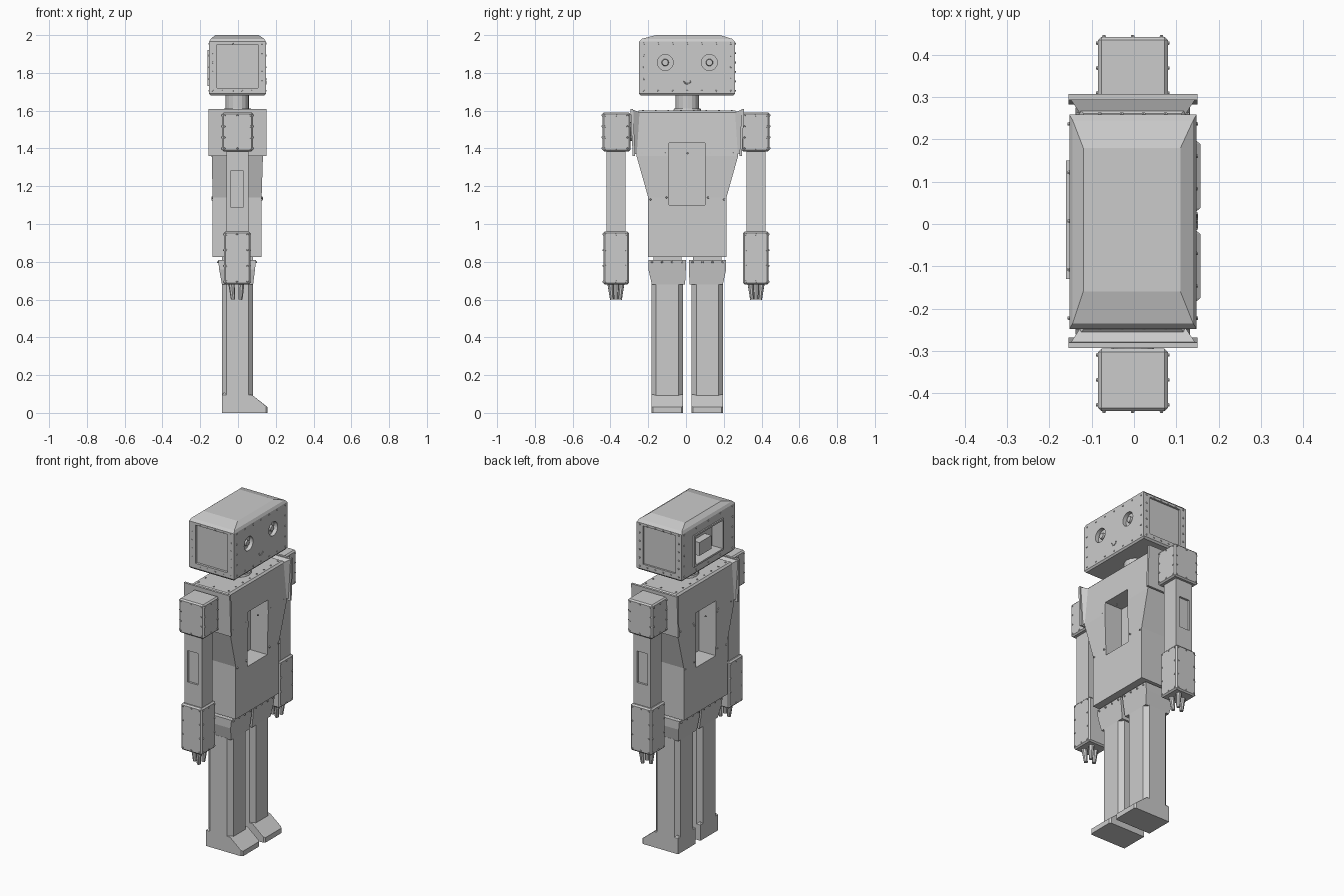
import bpy, bmesh, math
from mathutils import Matrix, Vector

if "Cube" in bpy.data.objects:
    bpy.data.objects.remove(bpy.data.objects["Cube"])

grey = bpy.data.materials.new("plain_grey")
grey.use_nodes = True
grey.diffuse_color = (0.6, 0.6, 0.6, 1)
grey.node_tree.nodes["Principled BSDF"].inputs["Base Color"].default_value = (0.6, 0.6, 0.6, 1)

MID = 0.007  # body centre line in y


def finish(name, bm, bevel=0):
    if bevel:
        bmesh.ops.bevel(bm, geom=bm.edges[:], offset=bevel, segments=1, affect='EDGES')
    bmesh.ops.recalc_face_normals(bm, faces=bm.faces[:])
    mesh = bpy.data.meshes.new(name)
    bm.to_mesh(mesh)
    bm.free()
    mesh.materials.append(grey)
    obj = bpy.data.objects.new(name, mesh)
    bpy.context.collection.objects.link(obj)
    return obj


def loft(name, sections, bevel=0):
    """Stack of rectangles: (z, x0, x1, y0, y1) with an optional corner chamfer."""
    bm = bmesh.new()
    rings = []
    for z, x0, x1, y0, y1, *c in sections:
        c = c[0] if c else 0
        if c:
            pts = [(x0 + c, y0), (x1 - c, y0), (x1, y0 + c), (x1, y1 - c),
                   (x1 - c, y1), (x0 + c, y1), (x0, y1 - c), (x0, y0 + c)]
        else:
            pts = [(x0, y0), (x1, y0), (x1, y1), (x0, y1)]
        rings.append([bm.verts.new((x, y, z)) for x, y in pts])
    for a, b in zip(rings, rings[1:]):
        for i in range(len(a)):
            j = (i + 1) % len(a)
            bm.faces.new((a[i], a[j], b[j], b[i]))
    bm.faces.new(rings[0][::-1])
    bm.faces.new(rings[-1])
    return finish(name, bm, bevel)


def box(name, x0, x1, y0, y1, z0, z1, bevel=0):
    return loft(name, [(z0, x0, x1, y0, y1), (z1, x0, x1, y0, y1)], bevel)


def rod(name, start, end, r1, r2, sides=16):
    start, end = Vector(start), Vector(end)
    d = end - start
    mat = Matrix.Translation((start + end) / 2) @ d.to_track_quat('Z', 'Y').to_matrix().to_4x4()
    bm = bmesh.new()
    bmesh.ops.create_cone(bm, cap_ends=True, segments=sides, radius1=r1, radius2=r2,
                          depth=d.length, matrix=mat)
    return finish(name, bm)


def cut(obj, cutter):
    mod = obj.modifiers.new("cut", 'BOOLEAN')
    mod.operation, mod.object, mod.solver = 'DIFFERENCE', cutter, 'EXACT'
    bpy.context.view_layer.update()
    done = bpy.data.meshes.new_from_object(obj.evaluated_get(bpy.context.evaluated_depsgraph_get()))
    obj.modifiers.clear()
    obj.data = done
    bpy.data.objects.remove(cutter)


rivet_bm = bmesh.new()


def rivet_frame(centre, axis, sign, hu, hv, nu, nv):
    """Rivets around the rim of a flat rectangle facing along the axis."""
    n = Vector([sign * (i == axis) for i in range(3)])
    u, v = [Vector([float(i == k) for i in range(3)]) for k in range(3) if k != axis]
    turn = n.to_track_quat('Z', 'Y').to_matrix().to_4x4()
    for i in range(nu):
        for j in range(nv):
            if i in (0, nu - 1) or j in (0, nv - 1):
                a = (2 * i / (nu - 1) - 1) if nu > 1 else 0
                b = (2 * j / (nv - 1) - 1) if nv > 1 else 0
                p = Vector(centre) + u * hu * a + v * hv * b
                bmesh.ops.create_cone(rivet_bm, cap_ends=True, segments=6, radius1=0.006,
                                      radius2=0.004, depth=0.008, matrix=Matrix.Translation(p) @ turn)


# Head with a chamfered crown, side panels, eye sockets and a rear bay
head = loft("head", [(1.68, -0.145, 0.14, -0.24, 0.25), (1.69, -0.153, 0.148, -0.248, 0.259),
                     (1.965, -0.153, 0.148, -0.248, 0.259), (1.98, -0.145, 0.14, -0.235, 0.245),
                     (2.0, -0.12, 0.11, -0.16, 0.18)])
for s in (-1, 1):
    y = MID + s * 0.253
    cut(head, box("panel_cut", -0.11, 0.105, y - 0.012, y + 0.012, 1.72, 1.95))
    rivet_frame((-0.003, y, 1.83), 1, s, 0.13, 0.125, 6, 6)
    eye_y = MID + s * 0.117
    cut(head, rod("eye_cut", (0.125, eye_y, 1.855), (0.2, eye_y, 1.855), 0.042, 0.042, 32))
    rod("eye", (0.12, eye_y, 1.855), (0.142, eye_y, 1.855), 0.02, 0.016, 24)
cut(head, box("bay_cut", -0.2, -0.09, -0.12, 0.135, 1.74, 1.91))
box("rear_bay_box", -0.135, -0.08, -0.05, 0.065, 1.76, 1.84)
rim = box("rear_bay_rim", -0.161, -0.15, -0.13, 0.15, 1.73, 1.92)
cut(rim, box("rim_cut", -0.2, -0.1, -0.12, 0.135, 1.74, 1.91))
rivet_frame((0.148, MID, 1.83), 0, 1, 0.23, 0.125, 7, 5)
rivet_frame((-0.153, MID, 1.83), 0, -1, 0.23, 0.125, 5, 5)

# Small mouth arc
for k in range(6):
    a, b = [math.pi * (1 + t / 6) for t in (k, k + 1)]
    rod("mouth", (0.149, MID + 0.018 * math.cos(a), 1.76 + 0.018 * math.sin(a)),
        (0.149, MID + 0.018 * math.cos(b), 1.76 + 0.018 * math.sin(b)), 0.003, 0.003, 6)

# Neck and collar
rod("neck", (-0.003, MID, 1.59), (-0.003, MID, 1.7), 0.062, 0.062, 16)
rod("neck_collar", (-0.003, MID, 1.59), (-0.003, MID, 1.612), 0.076, 0.07, 16)

# Torso with a tapered waist and a recess in front and back
torso = loft("torso", [(0.825, -0.135, 0.125, -0.2, 0.214), (1.14, -0.135, 0.125, -0.2, 0.214),
                       (1.36, -0.138, 0.132, -0.262, 0.276), (1.59, -0.13, 0.122, -0.262, 0.272),
                       (1.6, -0.12, 0.112, -0.25, 0.262)])
cut(torso, box("front_cut", 0.012, 0.2, -0.09, 0.1, 1.1, 1.43))
cut(torso, box("back_cut", -0.2, -0.022, -0.09, 0.1, 1.1, 1.43))
for s, x in ((-1, -0.137), (1, 0.128)):
    rivet_frame((x, MID, 1.25), 0, s, 0.11, 0.11, 2, 2)
    rivet_frame((x, MID, 1.13), 0, s, 0.195, 0, 2, 1)
    rivet_frame((x, MID, 1.375), 0, s, 0.24, 0, 5, 1)
rivet_frame((-0.003, MID, 1.6), 2, 1, 0.1, 0.235, 3, 8)

for s, side in ((-1, "right"), (1, "left")):
    def sy(a, b, mid=0.0):
        return sorted((mid + s * a, mid + s * b))

    # Flared shoulder guard and leaning outer plate
    loft(side + "_shoulder_plate", [(1.36, -0.155, 0.15, *sy(0.276, 0.289, MID)),
                                    (1.61, -0.155, 0.15, *sy(0.287, 0.301, MID))])
    guard = bmesh.new()
    for y, x0, x1, z0, z1 in ((0.25, -0.125, 0.12, 1.38, 1.59), (0.288, -0.15, 0.145, 1.365, 1.605)):
        for x, z in ((x0, z0), (x1, z0), (x1, z1), (x0, z1)):
            guard.verts.new((x, MID + s * y, z))
    bmesh.ops.convex_hull(guard, input=guard.verts[:])
    finish(side + "_shoulder_guard", guard)

    # Arm: shoulder box, shaft with recessed panel, forearm box
    box(side + "_shoulder_box", -0.085, 0.08, *sy(0.295, 0.443), 1.385, 1.59, 0.008)
    arm = box(side + "_arm", -0.06, 0.055, *sy(0.32, 0.422), 0.95, 1.39)
    cut(arm, box("arm_cut", -0.04, 0.03, *sy(0.41, 0.45), 1.09, 1.28))
    box(side + "_forearm", -0.075, 0.065, *sy(0.302, 0.438), 0.68, 0.96, 0.008)
    rod(side + "_shoulder_joint", (-0.003, s * 0.26, 1.49), (-0.003, s * 0.31, 1.49), 0.05, 0.05)
    for cx, hx, ya, yb, z, hz in ((-0.003, 0.083, 0.295, 0.443, 1.4875, 0.1025),
                                  (-0.005, 0.07, 0.302, 0.438, 0.82, 0.14)):
        cy, hy = s * (ya + yb) / 2, (yb - ya) / 2
        rivet_frame((cx, s * yb, z), 1, s, hx - 0.015, hz - 0.015, 3, 4)
        for k in (-1, 1):
            rivet_frame((cx + k * hx, cy, z), 0, k, hy - 0.015, hz - 0.015, 3, 4)

    # Three tapered fingers
    for x, y in ((0.018, -0.03), (0.018, 0.03), (-0.035, 0)):
        rod(side + "_finger", (x, s * 0.371 + y, 0.69), (x * 0.75, s * 0.371 + y * 0.7, 0.6), 0.017, 0.011, 8)

    # Hip block
    loft(side + "_hip", [(0.68, -0.085, 0.08, *sy(0.012, 0.188, MID)),
                         (0.76, -0.1, 0.09, *sy(0.008, 0.206, MID)),
                         (0.81, -0.105, 0.096, *sy(0.008, 0.206, MID))])
    box(side + "_hip_mount", -0.085, 0.08, *sy(0.03, 0.18, MID), 0.8, 0.83)
    for k, x in ((-1, -0.106), (1, 0.097)):
        rivet_frame((x, MID + s * 0.107, 0.798), 0, k, 0.08, 0, 4, 1)

    # Leg with chamfered corners
    legs = sy(0.023, 0.19, MID)
    loft(side + "_leg", [(0.09, -0.085, 0.08, *legs, 0.025), (0.685, -0.085, 0.08, *legs, 0.025)])

    # Foot with a sloping toe
    foot = bmesh.new()
    for y in legs:
        for x, z in ((-0.085, 0), (0.148, 0), (0.148, 0.035), (0.075, 0.095), (-0.085, 0.095)):
            foot.verts.new((x, y, z))
    for y in sy(0.031, 0.182, MID):
        for z in (0, 0.03):
            foot.verts.new((0.157, y, z))
    for y in sy(0.048, 0.165, MID):
        foot.verts.new((-0.062, y, 0.12))
    bmesh.ops.convex_hull(foot, input=foot.verts[:])
    bmesh.ops.dissolve_limit(foot, angle_limit=0.01, verts=foot.verts[:], edges=foot.edges[:])
    finish(side + "_foot", foot)

finish("rivets", rivet_bm)
